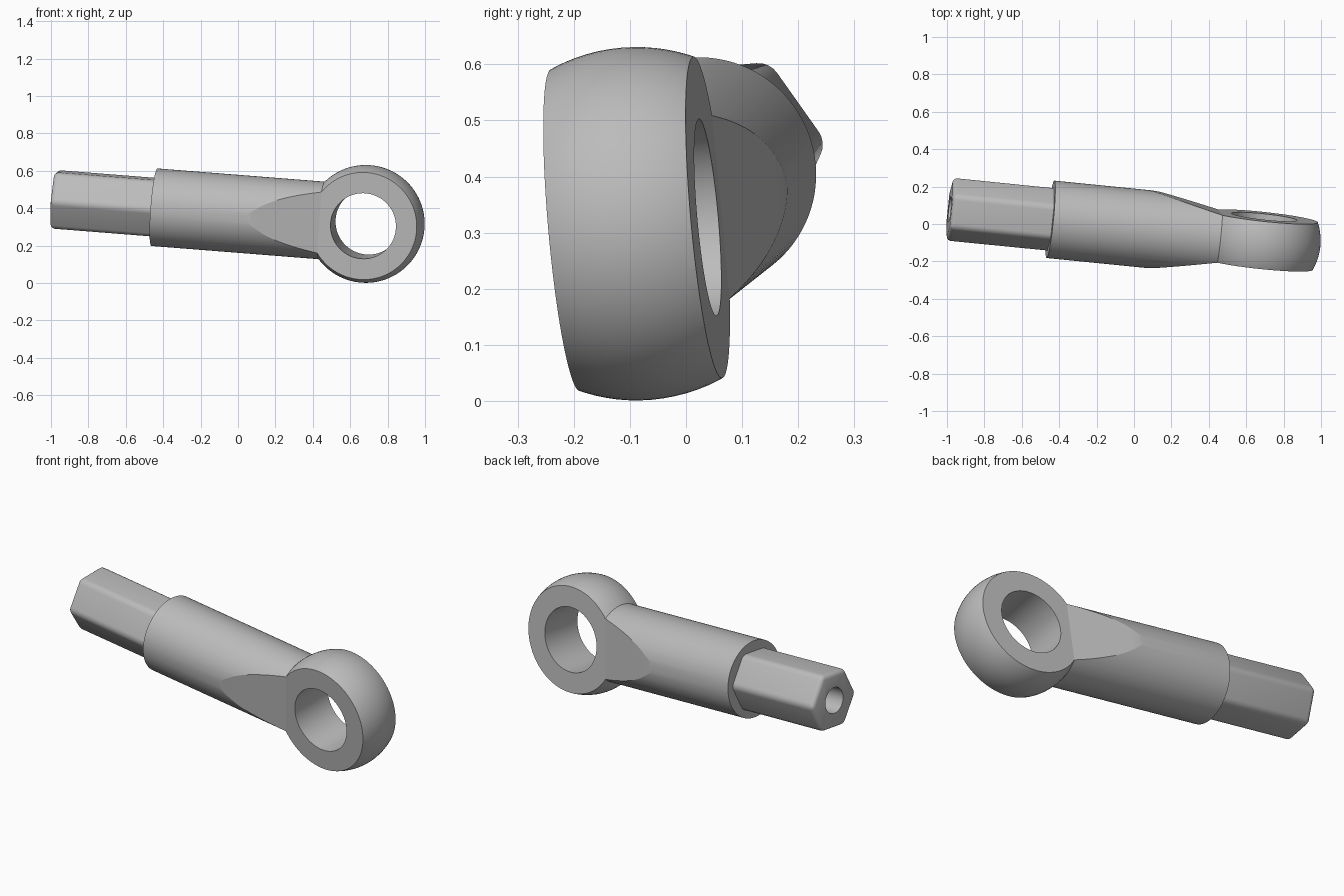
import bpy, bmesh, math
from mathutils import Matrix, Vector

cube = bpy.data.objects.get("Cube")
if cube:
    bpy.data.objects.remove(cube, do_unlink=True)

# Local frame: X along the rod, Y through the eye, origin at the eye centre
axis = Vector((1, -0.1, -0.079)).normalized()
side = Vector((0.105, 0.99, 0.088))
side = (side - axis * side.dot(axis)).normalized()
up = axis.cross(side)
PLACE = Matrix.Translation((0.683, -0.088, 0.316)) @ Matrix((axis, side, up)).transposed().to_4x4()

BALL_R, BARREL_R, HALF_T, HOLE_R = 0.315, 0.208, 0.128, 0.176
BARREL_START, SHANK_END = -1.139, -1.682
NECK = -math.sqrt(BALL_R ** 2 - BARREL_R ** 2)

steel = bpy.data.materials.new("grey steel")
GREY = (0.5, 0.5, 0.5, 1)
steel.diffuse_color = GREY
steel.use_nodes = True
steel.node_tree.nodes["Principled BSDF"].inputs["Base Color"].default_value = GREY


def make(name, bm):
    bmesh.ops.recalc_face_normals(bm, faces=bm.faces[:])
    mesh = bpy.data.meshes.new(name)
    bm.to_mesh(mesh)
    bm.free()
    mesh.materials.append(steel)
    obj = bpy.data.objects.new(name, mesh)
    bpy.context.collection.objects.link(obj)
    return obj


def lathe(name, profile, steps=96):
    """Revolve (x, radius) points about X."""
    bm = bmesh.new()
    verts = [bm.verts.new((x, 0, r)) for x, r in profile]
    edges = [bm.edges.new(pair) for pair in zip(verts, verts[1:])]
    bmesh.ops.spin(bm, geom=verts + edges, cent=(0, 0, 0), axis=(1, 0, 0),
                   angle=math.tau, steps=steps)
    bmesh.ops.remove_doubles(bm, verts=bm.verts[:], dist=1e-5)
    return make(name, bm)


def prism(name, outline, depth):
    """Extrude an XY outline symmetrically along Z."""
    bm = bmesh.new()
    face = bm.faces.new([bm.verts.new((x, y, -depth)) for x, y in outline])
    top = bmesh.ops.extrude_face_region(bm, geom=[face])["geom"]
    bmesh.ops.translate(bm, vec=(0, 0, 2 * depth),
                        verts=[g for g in top if isinstance(g, bmesh.types.BMVert)])
    return make(name, bm)


def cylinder(name, radius, length, turn, centre, sides=96):
    bm = bmesh.new()
    bmesh.ops.create_cone(bm, cap_ends=True, segments=sides, radius1=radius, radius2=radius,
                          depth=length, matrix=Matrix.Translation(centre) @ turn)
    return make(name, bm)


def activate(obj):
    bpy.ops.object.select_all(action="DESELECT")
    obj.select_set(True)
    bpy.context.view_layer.objects.active = obj


def cut(obj, cutter, operation):
    mod = obj.modifiers.new("cut", "BOOLEAN")
    mod.operation, mod.solver, mod.object = operation, "EXACT", cutter
    activate(obj)
    bpy.ops.object.modifier_apply(modifier=mod.name)
    bpy.data.objects.remove(cutter, do_unlink=True)


def finish(obj, angle):
    obj.matrix_world = PLACE
    activate(obj)
    bpy.ops.object.shade_smooth_by_angle(angle=math.radians(angle))


# Barrel running into a ball
start = math.atan2(BARREL_R, NECK)
arc = [start * (1 - i / 36) for i in range(37)]
profile = [(BARREL_START, 0), (BARREL_START, BARREL_R)]
profile += [(BALL_R * math.cos(a), BALL_R * math.sin(a)) for a in arc[:-1]] + [(BALL_R, 0)]
body = lathe("barrel_and_eye", profile)

# Side envelope: full barrel, softly bent taper, flat eye faces
bend, blend = -0.6, 0.07
slope = (BARREL_R - HALF_T) / (NECK - bend)
flank = [(-1.3, 0.3), (-0.8, 0.3), (-0.8, BARREL_R + 0.002)]
for i in range(7):
    t = i / 6
    flank.append((bend - blend + 2 * blend * t, BARREL_R + 0.002 * (1 - t) - slope * blend * t * t))
flank += [(NECK, HALF_T), (0.5, HALF_T)]
outline = flank + [(x, -y) for x, y in reversed(flank)]
cut(body, prism("envelope", outline, 0.5), "INTERSECT")

# Eye bore
cut(body, cylinder("bore", HOLE_R, 1, Matrix.Rotation(math.pi / 2, 4, "X"), (0, 0, 0)), "DIFFERENCE")
finish(body, 10)

# Hexagonal shank with corners pointing along Y and rounded edges
lay = Matrix.Rotation(math.pi / 2, 4, "Y")
root = BARREL_START + 0.05
shank = cylinder("hex_shank", 0.175, root - SHANK_END,
                 lay, ((root + SHANK_END) / 2, 0, 0), 6)
bm = bmesh.new()
bm.from_mesh(shank.data)
if max(abs(v.co.y) for v in bm.verts) < 0.17:
    bmesh.ops.rotate(bm, verts=bm.verts[:], cent=(0, 0, 0),
                     matrix=Matrix.Rotation(math.pi / 6, 3, "X"))
rounded = [e for e in bm.edges if min(v.co.x for v in e.verts) < root - 0.01]
bmesh.ops.bevel(bm, geom=rounded, offset=0.024, segments=4, profile=0.5, affect="EDGES")
bm.to_mesh(shank.data)
bm.free()

# Blind hole in the shank end
cut(shank, cylinder("end_hole", 0.07, 1, lay, (SHANK_END, 0, 0), 48), "DIFFERENCE")
finish(shank, 30)
